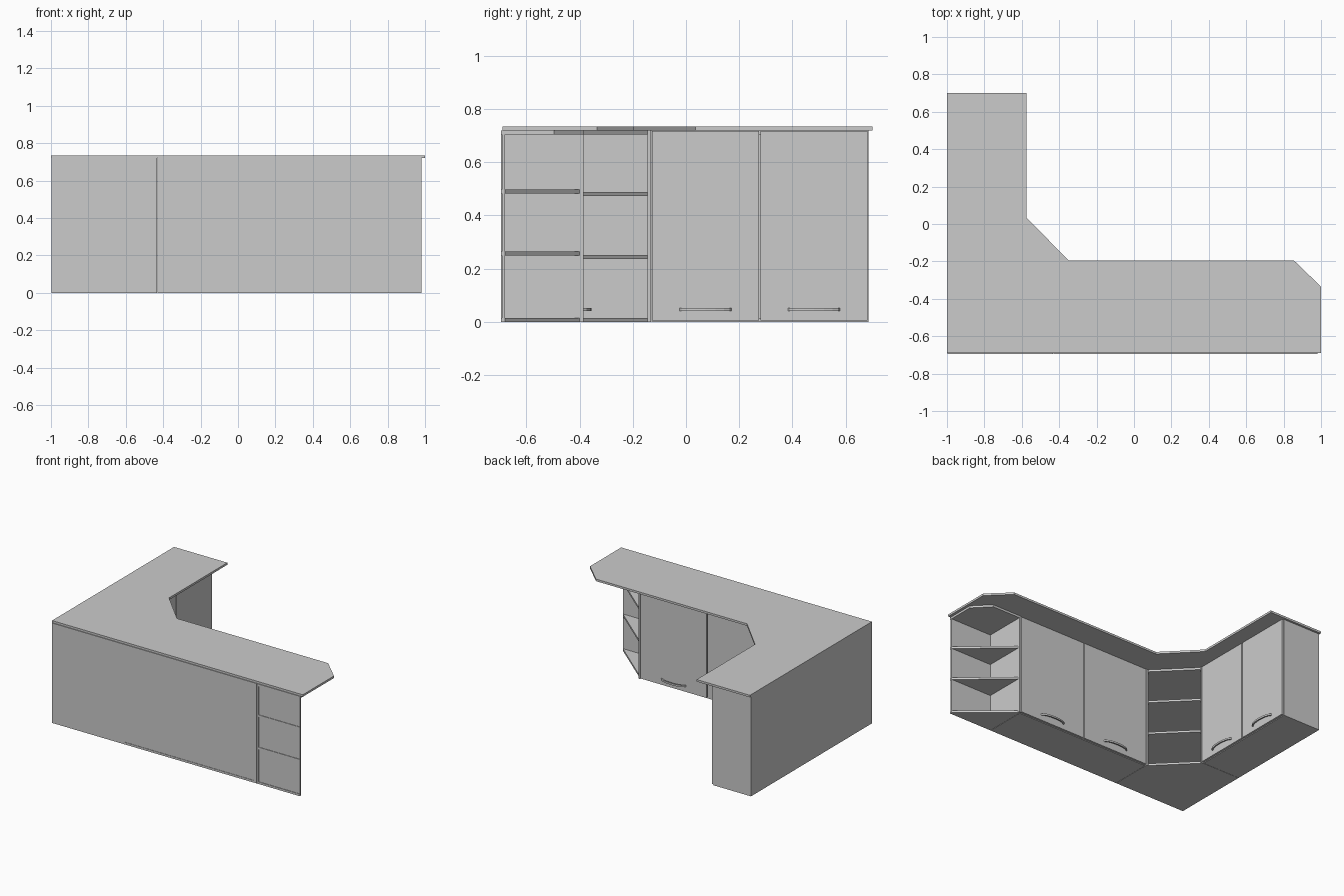
import bpy, bmesh, math
from mathutils import Matrix

cube = bpy.data.objects.get("Cube")
if cube:
    bpy.data.objects.remove(cube, do_unlink=True)

grey = bpy.data.materials.new("plain_grey")
grey.use_nodes = True
GREY = (0.6, 0.6, 0.6, 1)
grey.diffuse_color = GREY
grey.node_tree.nodes["Principled BSDF"].inputs["Base Color"].default_value = GREY


def prism(name, outline, z0, z1):
    """Extrude a plan outline between two heights."""
    bm = bmesh.new()
    face = bm.faces.new([bm.verts.new((x, y, z0)) for x, y in outline])
    top = bmesh.ops.extrude_face_region(bm, geom=[face])["geom"]
    bmesh.ops.translate(bm, vec=(0, 0, z1 - z0),
                        verts=[v for v in top if isinstance(v, bmesh.types.BMVert)])
    bmesh.ops.recalc_face_normals(bm, faces=bm.faces)
    mesh = bpy.data.meshes.new(name)
    bm.to_mesh(mesh)
    bm.free()
    mesh.materials.append(grey)
    obj = bpy.data.objects.new(name, mesh)
    bpy.context.collection.objects.link(obj)
    return obj


def board(name, x0, x1, y0, y1, z0, z1):
    return prism(name, [(x0, y0), (x1, y0), (x1, y1), (x0, y1)], z0, z1)


T = 0.015                 # board thickness
H = 0.72                  # cabinet height
BACK, LEFT = -0.695, -0.998   # outer planes along the two walls
DEEP_Y, DEEP_X = -0.40, -0.70  # carcass fronts behind the doors
COR_X, COR_Y = -0.43, -0.13   # ends of the corner cabinet
END_X, END_Y = 0.635, 0.685   # ends of the two door cabinets
TIP = 0.98

# Worktop with angled inner corner and clipped end
prism("worktop", [(-1, -0.69), (1, -0.69), (1, -0.335), (0.855, -0.195),
                  (-0.35, -0.195), (-0.575, 0.035), (-0.575, 0.70), (-1, 0.70)], H, 0.735)

# Long door cabinet
for side, x in (("inner", COR_X), ("outer", END_X - T)):
    board(f"long_cabinet_{side}_side", x, x + T, BACK, DEEP_Y, 0, H)
for part, z in (("bottom", 0), ("top", H - T)):
    board(f"long_cabinet_{part}", COR_X + T, END_X - T, BACK, DEEP_Y, z, z + T)
board("long_cabinet_back", COR_X + T, END_X - T, BACK + 0.003, BACK + 0.01, T, H - T)

# Short door cabinet
for side, y in (("inner", COR_Y), ("outer", END_Y - T)):
    board(f"short_cabinet_{side}_side", LEFT, DEEP_X, y, y + T, 0, H)
for part, z in (("bottom", 0), ("top", H - T)):
    board(f"short_cabinet_{part}", LEFT, DEEP_X, COR_Y + T, END_Y - T, z, z + T)
board("short_cabinet_back", LEFT, LEFT + 0.01, COR_Y + T, END_Y - T, T, H - T)

# Open corner cabinet with diagonal front
board("corner_cabinet_long_side", COR_X - T, COR_X - 0.002, BACK, DEEP_Y + T, 0, H)
board("corner_cabinet_short_side", LEFT, DEEP_X + T, COR_Y - T, COR_Y - 0.002, 0, H)
board("corner_cabinet_back", LEFT, COR_X - T, BACK, BACK + 0.01, 0, H)
board("corner_cabinet_left_back", LEFT, LEFT + 0.01, BACK + 0.01, COR_Y - T, 0, H)
cx, cy, bx, by = COR_X - T, COR_Y - T, LEFT + 0.01, BACK + 0.01
corner = [(bx, by), (cx, by), (cx, DEEP_Y + T), (DEEP_X + T, cy), (bx, cy)]
for i, z in enumerate((0, 0.237, 0.473, H - T)):
    prism(f"corner_shelf_{i + 1}", corner, z, z + T)

# Open end shelves: triangles below, clipped board on top
board("end_unit_side", END_X + 0.002, END_X + T, BACK, DEEP_Y + T, 0, H)
board("end_unit_back", END_X + T, TIP, BACK + 0.004, BACK + T, 0, H)
sx = END_X + T
for i, z in enumerate((0, 0.25, 0.483)):
    prism(f"end_shelf_{i + 1}", [(sx, BACK), (TIP, BACK), (TIP, BACK + T), (sx, DEEP_Y)], z, z + T)
prism("end_unit_top", [(sx, BACK), (TIP, BACK), (TIP, -0.495), (0.873, DEEP_Y + T),
                       (sx, DEEP_Y + T)], H - T, H)


# Bowed handle outline in plan, along x and standing out towards +y
def arc(half, rise):
    return [(half * math.cos(a), rise * math.sin(a))
            for a in (math.pi * k / 8 for k in range(9))]


handle_plan = arc(0.098, 0.032) + arc(0.086, 0.022)[::-1]


def door(name, centre, width, turn):
    """Door in the plane y = 0 facing +y, turned into place, with its handle."""
    w = width / 2 - 0.003
    parts = [board(name, -w, w, 0, T, 0.005, H - 0.003),
             prism(name + "_handle", [(x, y + T - 0.001) for x, y in handle_plan], 0.041, 0.053)]
    place = Matrix.Translation((*centre, 0)) @ Matrix.Rotation(turn, 4, "Z")
    for part in parts:
        part.data.transform(place)


long_w = (END_X - COR_X) / 2
short_w = (END_Y - COR_Y) / 2
for i in range(2):
    door(f"long_door_{i + 1}", (COR_X + long_w * (i + 0.5), DEEP_Y), long_w, 0)
    door(f"short_door_{i + 1}", (DEEP_X, COR_Y + short_w * (i + 0.5)), short_w, -math.pi / 2)
